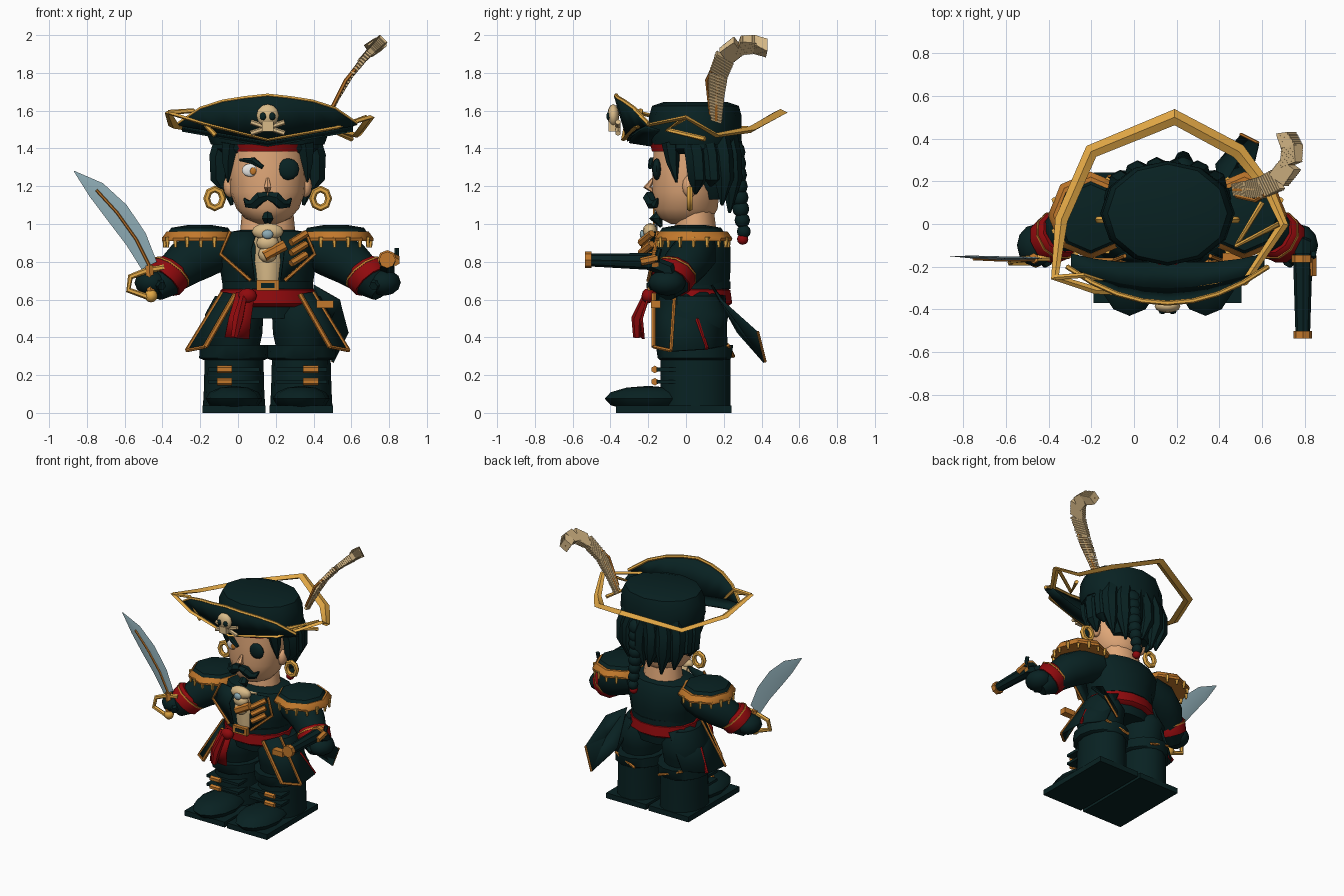
import bpy, bmesh, math
from mathutils import Vector, Matrix

cube = bpy.data.objects.get("Cube")
if cube:
    bpy.data.objects.remove(cube)

CX = .157  # centre line of the body


def material(name, *rgb):
    m = bpy.data.materials.new(name)
    m.use_nodes = True
    m.diffuse_color = (*rgb, 1)
    m.node_tree.nodes["Principled BSDF"].inputs["Base Color"].default_value = (*rgb, 1)
    return m


dark = material("dark teal", .0025, .0155, .016)
gold = material("gold", .76, .39, .06)
orange = material("brass orange", .54, .19, .025)
skin = material("skin", .75, .39, .19)
red = material("red cloth", .28, .003, .004)
cream = material("cream", .7, .5, .25)
steel = material("steel", .27, .41, .46)
white = material("white", .8, .8, .78)


def finish(name, bm, mat, angle=42):
    bmesh.ops.recalc_face_normals(bm, faces=bm.faces)
    me = bpy.data.meshes.new(name)
    bm.to_mesh(me)
    bm.free()
    me.materials.append(mat)
    for p in me.polygons:
        p.use_smooth = True
    me.set_sharp_from_angle(angle=math.radians(angle))
    ob = bpy.data.objects.new(name, me)
    bpy.context.collection.objects.link(ob)
    return ob


def loft(name, rows, mat, ring=True, loop=False):
    """Skin rows of points; ring closes each row, loop joins last to first."""
    bm = bmesh.new()
    vs = [[bm.verts.new(p) for p in row] for row in rows]
    n = len(rows[0])
    for i in range(len(vs) if loop else len(vs) - 1):
        a, b = vs[i], vs[(i + 1) % len(vs)]
        for j in range(n if ring else n - 1):
            k = (j + 1) % n
            bm.faces.new((a[j], a[k], b[k], b[j]))
    if ring and not loop:
        bm.faces.new(vs[0])
        bm.faces.new(vs[-1])
    ob = finish(name, bm, mat)
    if not ring:
        ob.modifiers.new("thickness", 'SOLIDIFY').thickness = .012
    return ob


def stack(name, rings, mat, x=CX, y=0, n=14):
    """Horizontal elliptical rings given as (z, x radius, y radius)."""
    turns = [math.tau * i / n for i in range(n)]
    return loft(name, [[(x + a * math.cos(t), y + b * math.sin(t), z) for t in turns]
                       for z, a, b in rings], mat)


def tube(name, path, radii, mat, n=6, flat=1, loop=False, ref=None):
    pts = [Vector(p) for p in path]
    if not isinstance(radii, (list, tuple)):
        radii = [radii] * len(pts)
    span = pts[-1] - pts[0]
    if ref is None:
        low = min(range(3), key=lambda k: abs(span[k]))
        ref = Vector([float(k == low) for k in range(3)])
    rows, last = [], len(pts) - 1
    for i, p in enumerate(pts):
        ahead = pts[(i + 1) % len(pts)] if loop else pts[min(i + 1, last)]
        behind = pts[i - 1] if loop else pts[max(i - 1, 0)]
        t = (ahead - behind).normalized()
        u = Vector(ref).cross(t).normalized()
        v = t.cross(u)
        rows.append([p + radii[i] * (u * math.cos(a) + v * flat * math.sin(a))
                     for a in [math.tau * j / n for j in range(n)]])
    return loft(name, rows, mat, loop=loop)


def ball(name, loc, size, mat, n=12):
    bm = bmesh.new()
    bmesh.ops.create_uvsphere(bm, u_segments=n, v_segments=max(6, n // 2), radius=1,
                              matrix=Matrix.LocRotScale(Vector(loc), None, Vector(size)))
    return finish(name, bm, mat, 60)


def box(name, loc, size, mat, rot=None):
    bm = bmesh.new()
    bmesh.ops.create_cube(bm, size=1, matrix=Matrix.LocRotScale(Vector(loc), rot, Vector(size)))
    return finish(name, bm, mat)


# torso, shirt and waist
stack("jacket", [(.5, .22, .17), (.62, .23, .19), (.75, .25, .2), (.88, .29, .2),
                 (.95, .25, .16), (.97, .13, .1)], dark, y=.04)
stack("neck", [(.92, .15, .12), (1.07, .135, .1)], skin, y=.05)
stack("shirt", [(.66, .08, .12), (.8, .1, .13), (.95, .09, .13)], cream, y=-.06)
stack("sash", [(.56, .24, .19), (.58, .26, .22), (.65, .25, .21), (.66, .23, .19)], red, y=.03)
stack("belt", [(.655, .24, .21), (.695, .24, .21)], dark, y=.03)
box("belt_buckle", (CX, -.19, .675), (.12, .03, .055), orange)
box("buckle_plate", (CX, -.205, .675), (.07, .01, .025), dark)
loft("sash_tail", [[(-.01, -.2, .64), (.09, -.2, .64)], [(-.05, -.25, .5), (.07, -.24, .5)],
                   [(-.07, -.24, .4), (.06, -.23, .39)]], red, ring=False)
tube("sash_fold", [(.03, -.21, .62), (.0, -.26, .5), (-.02, -.26, .4)], [.02, .03, .02], red)
ball("sash_knot", (.05, -.2, .62), (.05, .035, .04), red)

# cravat with a gem and toggles on the chest
for i, w in enumerate((.085, .06, .05)):
    ball("cravat_fold", (CX, -.19, .96 - i * .06), (w, .04, .045), cream)
ball("gem", (CX, -.23, .945), (.03, .015, .025), steel)
for i in range(3):
    z = .93 - i * .055
    tube("chest_toggle", [(.28, -.24, z - .03), (.36, -.18, z + .02)], .02, orange)
tube("chest_strap_end", [(.14, -.22, .83), (.25, -.21, .89)], .028, orange)

# legs, boots, coat sides, shoulders and arms on both sides
for s in (-1, 1):
    def at(o, y, z):
        return (CX + s * o, y, z)

    leg = CX + s * .178
    stack("trouser_leg", [(.33, .13, .15), (.42, .15, .17), (.52, .155, .19), (.62, .1, .14)],
          dark, leg, .04)
    stack("boot_shaft", [(.03, .165, .19), (.12, .16, .19), (.3, .155, .19)], dark, leg, .05)
    stack("boot_cuff", [(.28, .16, .19), (.29, .185, .2), (.36, .18, .21), (.36, .12, .15)],
          dark, leg, .045)
    ball("boot_toe", (leg, -.2, .075), (.15, .23, .068), dark)
    box("boot_sole", (leg, -.065, .02), (.335, .61, .04), dark)
    for z in (.165, .23):
        box("boot_strap", (leg, -.1, z), (.27, .11, .02), dark)
        tube("boot_buckle", [(leg + s * .05 - .04, -.165, z), (leg + s * .05 + .04, -.165, z)],
             .02, orange)

    # flared coat side with trimmed edges
    hem = [at(.33, -.17, .35), at(.43, -.08, .33), at(.42, .1, .34), at(.28, .22, .36)]
    waist = [at(.17, -.17, .63), at(.24, -.06, .64), at(.24, .1, .64), at(.16, .21, .62)]
    loft("coat_skirt", [waist, hem], dark, ring=False)
    tube("coat_front_trim", [waist[0], hem[0]], .014, orange)
    tube("coat_side_trim", [waist[1], hem[1]], .01, orange)
    tube("coat_hem_trim", hem[:2], .01, orange)
    tube("coat_back_trim", [hem[3], at(.1, .25, .3)], .01, orange)
    tube("coat_slit_lining", [at(.27, .03, .58), at(.41, .11, .34)], .012, red)

    # lapels
    loft("lapel", [[at(.06, -.17, .96), at(.2, -.14, .96)], [at(.09, -.21, .86), at(.25, -.16, .84)],
                   [at(.07, -.19, .7), at(.11, -.18, .7)]], dark, ring=False)
    tube("lapel_trim", [at(.2, -.15, .96), at(.25, -.17, .84), at(.09, -.2, .7)], .01, orange)

    # shoulder boards with a fringe
    stack("shoulder_rim", [(.91, .2, .2), (.925, .2, .205), (.96, .175, .18)],
          orange, CX + s * .36, .04, 8)
    stack("shoulder_board", [(.94, .178, .183), (.98, .15, .155), (.995, .06, .07)],
          dark, CX + s * .36, .03, 8)
    for i in range(11):
        a = math.radians(-115 + 23 * i)
        x, y = .36 + .185 * math.cos(a), .04 + .185 * math.sin(a)
        tube("fringe", [at(x, y, .93), at(x, y, .875)], [.014, .008], gold, 5)

    # arm, red cuff and gloved hand
    tube("sleeve", [at(.22, .05, .88), at(.34, .04, .84), at(.44, 0, .79), at(.51, -.05, .73)],
         [.11, .125, .12, .1], dark, 10)
    tube("cuff", [at(.5, -.045, .765), at(.515, -.055, .745), at(.555, -.08, .695)],
         [.1, .118, .112], red, 10)
    tube("cuff_trim", [at(.512, -.053, .749), at(.518, -.057, .741)], .121, orange, 10)
    tube("glove_cuff", [at(.55, -.077, .7), at(.6, -.11, .64)], [.104, .06], dark, 10)
    ball("glove", at(.615, -.1, .69), (.09, .1, .07), dark)
    tube("glove_thumb", [at(.6, -.12, .7), at(.56, -.19, .67)], [.04, .025], dark)

    # earring
    tube("earring", [at(.28 + .043 * math.sin(a), .02, 1.135 + .05 * math.cos(a))
                     for a in [math.tau * i / 8 for i in range(8)]],
         .018, gold, loop=True, ref=(0, 1, 0))
    ball("ear", at(.2, .02, 1.2), (.035, .04, .06), skin)

    # hanging hair locks, front to back
    for o, y, low, r in ((.25, .05, 1.16, .06), (.25, .13, 1.2, .05), (.22, .19, 1.1, .06),
                         (.14, .23, 1.06, .065), (.05, .25, 1.1, .06)):
        tube("hair_lock", [at(o - .03, y - .02, 1.46), at(o, y, 1.36), at(o, y + .01, 1.24),
                           at(o - .03, y, low)], [r, r, r * .9, .008], dark, 7)
    tube("temple_hair", [at(.2, -.08, 1.43), at(.21, -.07, 1.33), at(.21, -.05, 1.22)],
         [.05, .035, .005], dark)

# back tail of the coat, hung on one side
tail = [(.4, .14, .68), (.54, .19, .6), (.58, .38, .43), (.5, .42, .27), (.38, .28, .43)]
mid = Vector((.48, .28, .48))
loft("coat_tail", [[mid] * 6, tail + tail[:1]], dark, ring=False)
tube("coat_tail_trim", tail[2:4], .008, orange)
box("belt_pouch", (.46, -.16, .575), (.09, .05, .04), orange)

# head and face
stack("head", [(1, .06, .08), (1.03, .12, .14), (1.08, .165, .17), (1.17, .2, .18),
               (1.3, .205, .18), (1.44, .195, .17)], skin, n=18)
tube("nose", [(CX, -.175, 1.24), (CX, -.205, 1.195), (CX, -.17, 1.17)], [.008, .022, .01], skin)
half = [(.0, -.195, 1.15), (.04, -.195, 1.14), (.075, -.18, 1.105), (.105, -.165, 1.105),
        (.125, -.15, 1.135)]
for s in (-1, 1):
    tube("moustache", [(CX + s * x, y, z) for x, y, z in half], [.024, .034, .03, .022, .005], dark)
tube("goatee", [(CX, -.135, 1.07), (CX, -.16, 1.03), (CX, -.13, .985)], [.015, .035, .008], dark)
ball("eye", (.065, -.162, 1.285), (.045, .012, .035), white)
ball("iris", (.08, -.173, 1.28), (.017, .006, .02), orange)
tube("eyebrow", [(.01, -.14, 1.34), (.08, -.18, 1.335), (.13, -.19, 1.3)], [.008, .02, .012], dark)
ball("eye_patch", (.265, -.155, 1.29), (.06, .025, .058), dark)

# hair, headscarf and braid
stack("hair_cap", [(1.37, .25, .2), (1.4, .29, .22), (1.5, .28, .22)], dark, y=.06)
stack("back_hair", [(1.13, .14, .08), (1.22, .2, .12), (1.42, .24, .14)], dark, y=.15)
stack("headscarf", [(1.385, .205, .185), (1.43, .215, .195)], red)
for i in range(8):
    ball("braid", (.23, .25 + .008 * i, 1.38 - i * .06),
         [.065 - .004 * i] * 3, dark, 8)
ball("braid_tie", (.23, .3, .92), (.03, .03, .03), red, 8)

# hat crown and raised front brim
stack("hat_crown", [(1.42, .3, .24), (1.46, .315, .245), (1.57, .305, .245), (1.625, .28, .23),
                    (1.645, .2, .17)], dark, y=.05, n=12)
top, low = [], []
for i in range(-4, 5):
    f = i / 4
    top.append((CX + .47 * f, -.37 + .17 * f * f, 1.68 - .05 * abs(f) - .1 * f ** 4))
    low.append((CX + .45 * f, -.3 + .09 * f * f, 1.44 + .08 * abs(f)))
loft("front_brim", [top, low], dark, ring=False)
inner = [(x, y + .13 * (1 - abs(x - CX)), z - .02) for x, y, z in low]
loft("brim_underside", [low, inner], dark, ring=False)
tube("brim_top_trim", top, .012, gold, ref=(0, 0, 1))

# broad gold braid that circles the hat
ring = [(CX, -.33, 1.445), (-.18, -.31, 1.53), (-.37, -.25, 1.59), (-.34, .02, 1.52),
        (-.2, .34, 1.5), (.19, .5, 1.59), (.49, .34, 1.5), (.63, .16, 1.47),
        (.7, .0, 1.565), (.52, -.27, 1.51)]
tube("hat_braid", ring, [.014, .018, .02, .03, .034, .038, .036, .026, .024, .018], gold, 4,
     flat=.5, loop=True, ref=(0, 0, 1))
tube("hat_braid_loop", [(-.37, -.25, 1.59), (-.24, -.24, 1.6), (-.12, -.28, 1.47)], .014, gold)
tube("hat_braid_loop", [(.6, .1, 1.45), (.48, -.1, 1.5), (.68, .0, 1.565)], .014, gold)

# skull badge
ball("skull", (CX, -.385, 1.575), (.06, .032, .06), cream)
box("skull_jaw", (CX, -.385, 1.515), (.06, .05, .05), cream)
for s in (-1, 1):
    ball("skull_eye", (CX + s * .024, -.41, 1.57), (.018, .012, .021), dark, 8)
    tube("crossbone", [(CX - s * .09, -.36, 1.48), (CX + s * .09, -.36, 1.54)], .014, cream)

# feather made of overlapping barbs, broad from the side
path = [Vector(p) for p in ((.47, .16, 1.55), (.53, .16, 1.67), (.6, .17, 1.79), (.68, .21, 1.89),
                            (.735, .28, 1.945), (.74, .36, 1.95), (.71, .43, 1.93))]
tube("feather_quill", path, [.012, .012, .012, .01, .008, .006, .004], orange, ref=(1, 0, 0))
tube("feather_stem", [(.48, .13, 1.58), (.57, .11, 1.76), (.67, .17, 1.88)], .01, orange)
count = 46
for i in range(count):
    f = i / count * (len(path) - 1)
    k = int(f)
    d = (path[k + 1] - path[k]).normalized()
    u = Vector((0, 1, 0)).cross(d).normalized()
    frame = Matrix((u, d.cross(u), d)).transposed()
    w = .06 + .05 * math.sin(math.pi * i / count)
    box("feather_barb", path[k].lerp(path[k + 1], f - k),
        (.02 + .06 * (i / count) ** 2, w, .013), cream,
        (frame @ Matrix.Rotation(-.35, 3, 'X')).to_quaternion())

# sabre
blade = [(-.868, -.15, 1.28), (-.75, -.155, 1.18), (-.64, -.16, 1.06), (-.54, -.16, .92),
         (-.47, -.16, .78)]
tube("sabre_blade", blade, [.002, .05, .065, .06, .045], steel, 4, flat=.14, ref=(0, 1, 0))
tube("blade_groove", [(x, y - .008, z) for x, y, z in blade[1:]], .008, orange)
tube("sabre_guard", [(-.39, -.16, .77), (-.48, -.16, .755), (-.57, -.17, .72), (-.58, -.18, .65),
                     (-.48, -.18, .615)], .016, gold)
tube("sabre_grip", [(-.47, -.16, .78), (-.46, -.17, .62)], .024, orange)
ball("sabre_pommel", (-.46, -.17, .62), (.035, .035, .035), gold, 8)

# pistol
tube("pistol_barrel", [(.79, -.52, .81), (.79, -.14, .8)], [.034, .046], dark, 8)
for y, r in ((-.535, .044), (-.18, .052)):
    tube("pistol_band", [(.79, y, .81), (.79, y + .035, .81)], r, orange, 8)
tube("pistol_grip", [(.79, -.2, .8), (.79, -.1, .76), (.79, -.07, .66)], [.04, .045, .04], dark)
tube("pistol_lock", [(.835, -.24, .8), (.835, -.15, .82)], .022, orange)
tube("pistol_hammer", [(.84, -.16, .8), (.84, -.14, .87)], .014, dark)
